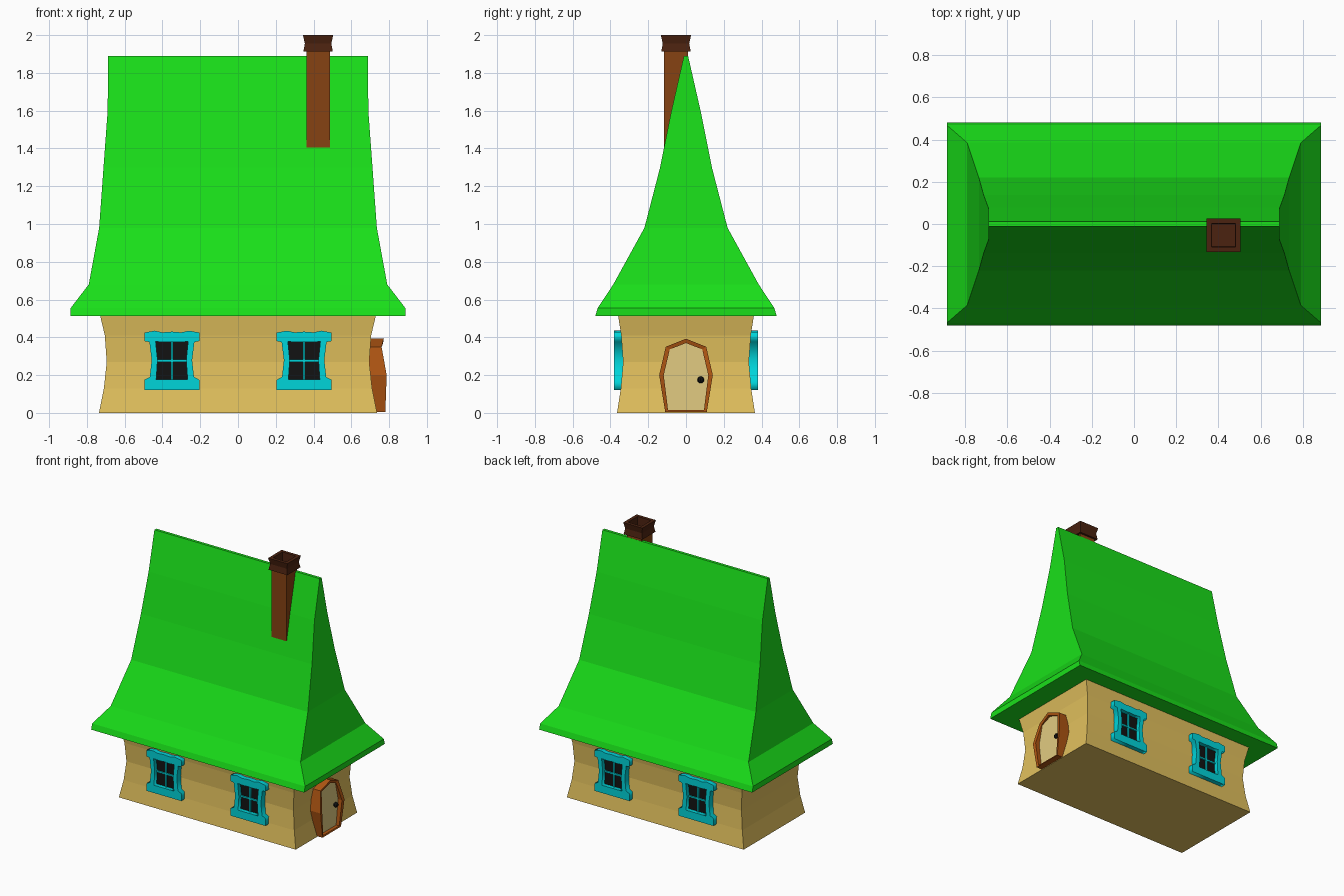
import bpy, bmesh
from math import pi

if "Cube" in bpy.data.objects:
    bpy.data.objects.remove(bpy.data.objects["Cube"])


def material(name, rgb):
    m = bpy.data.materials.new(name)
    m.diffuse_color = (*rgb, 1)
    m.use_nodes = True
    m.node_tree.nodes["Principled BSDF"].inputs["Base Color"].default_value = m.diffuse_color
    return m


GREEN = material("roof_green", (0.01, 0.74, 0.01))
TAN = material("wall_tan", (0.76, 0.53, 0.11))
CYAN = material("trim_cyan", (0.0, 0.66, 0.7))
BLACK = material("pane_black", (0.006, 0.006, 0.006))
ORANGE = material("door_frame_brown", (0.42, 0.09, 0.006))
CREAM = material("door_cream", (0.76, 0.6, 0.22))
BRICK = material("chimney_brown", (0.24, 0.055, 0.006))
DARK = material("cap_brown", (0.07, 0.016, 0.005))


def loft(name, rings, mat, cyclic=False):
    """Join equal-length point rings; cap the ends unless cyclic."""
    bm = bmesh.new()
    vs = [[bm.verts.new(p) for p in r] for r in rings]
    n = len(rings[0])
    pairs = list(zip(vs, vs[1:])) + ([(vs[-1], vs[0])] if cyclic else [])
    for a, b in pairs:
        for i in range(n):
            j = (i + 1) % n
            bm.faces.new((a[i], a[j], b[j], b[i]))
    if not cyclic:
        bm.faces.new(vs[0])
        bm.faces.new(vs[-1])
    bmesh.ops.recalc_face_normals(bm, faces=bm.faces)
    me = bpy.data.meshes.new(name)
    bm.to_mesh(me)
    bm.free()
    me.materials.append(mat)
    ob = bpy.data.objects.new(name, me)
    bpy.context.collection.objects.link(ob)
    return ob


def rect_loft(name, levels, mat, cx=0, cy=0):
    """Stack of rectangles given as (half x, half y, z)."""
    return loft(name, [[(cx + sx * hx, cy + sy * hy, z) for sx, sy in
                        ((-1, -1), (1, -1), (1, 1), (-1, 1))] for hx, hy, z in levels], mat)


def plate(name, loops, depth, mat, loc, rot_z):
    """Upright flat plate from 2D outlines (inner outlines become holes)."""
    cu = bpy.data.curves.new(name, 'CURVE')
    cu.dimensions = '2D'
    cu.fill_mode = 'BOTH'
    cu.extrude = depth / 2
    for pts in loops:
        sp = cu.splines.new('POLY')
        sp.points.add(len(pts) - 1)
        for p, (x, y) in zip(sp.points, pts):
            p.co = (x, y, 0, 1)
        sp.use_cyclic_u = True
    cu.materials.append(mat)
    ob = bpy.data.objects.new(name, cu)
    bpy.context.collection.objects.link(ob)
    ob.location = loc
    ob.rotation_euler = (pi / 2, 0, rot_z)
    bpy.ops.object.select_all(action='DESELECT')
    ob.select_set(True)
    bpy.context.view_layer.objects.active = ob
    bpy.ops.object.convert(target='MESH')
    return ob


def mirror2d(half):
    """Close a right-half outline (bottom to top) across x = 0."""
    return half + [(-x, z) for x, z in reversed(half) if x > 0]


# Pinched walls and flared roof
rect_loft("walls", [(.736, .365, 0), (.71, .345, .13), (.695, .333, .27),
                    (.705, .343, .41), (.731, .36, .52)], TAN)
rect_loft("roof", [(.886, .48, .513), (.886, .468, .555), (.79, .385, .68),
                   (.735, .22, .98), (.712, .137, 1.3), (.69, .077, 1.6),
                   (.688, .011, 1.89)], GREEN)

# Chimney shaft and hollow waisted cap
rect_loft("chimney", [(.062, .063, 1.3), (.062, .063, 1.92)], BRICK, .424, -.053)
rect_loft("chimney_cap", [(.055, .055, 1.912), (.078, .078, 1.912), (.07, .07, 1.955),
                          (.08, .08, 2.0), (.056, .056, 2.0), (.054, .054, 1.925)],
          DARK, .424, -.053)

# Windows: shaped frame, dark pane, crossed bars; two per long side
outer = mirror2d([(.145, .12), (.145, .175), (.117, .19), (.107, .28), (.119, .375),
                  (.145, .38), (.145, .425), (.09, .435), (.05, .426), (0, .43)])
inner = mirror2d([(.083, .178), (.076, .28), (.086, .378), (.04, .374), (0, .377)])
inner[0:1] = [(.083, .178), ]
pane = [(-.095, .165), (.095, .165), (.095, .388), (-.095, .388)]
bar_v = [(-.006, .165), (.006, .165), (.006, .388), (-.006, .388)]
bar_h = [(-.095, .27), (.095, .27), (.095, .282), (-.095, .282)]
for side, sy, rot in (("front", -1, 0), ("back", 1, pi)):
    for hand, x in (("left", -.35), ("right", .35)):
        tag = f"{side}_{hand}"
        plate("window_frame_" + tag, [outer, inner], .05, CYAN, (x, sy * .356, 0), rot)
        plate("window_pane_" + tag, [pane], .02, BLACK, (x, sy * .34, 0), rot)
        plate("window_bar_upright_" + tag, [bar_v], .02, CYAN, (x, sy * .35, 0), rot)
        plate("window_bar_cross_" + tag, [bar_h], .02, CYAN, (x, sy * .35, 0), rot)

# Door frame: (outer y, outer z, inner y, inner z, front x, back x) up the right half
half = [(.11, .004, .095, .014, .78, .72), (.142, .2, .118, .2, .787, .69),
        (.107, .35, .086, .336, .76, .69), (0, .393, 0, .37, .772, .69)]
stations = half + [(-a, b, -c, d, f, g) for a, b, c, d, f, g in reversed(half[:3])]
loft("door_frame", [[(g, a, b), (f, a, b), (f - .004, c, d), (g, c, d)]
                    for a, b, c, d, f, g in stations], ORANGE, cyclic=True)

# Door panel and knob
panel = [(c * 1.05, d) for a, b, c, d, f, g in stations]
plate("door", [panel], .05, CREAM, (.725, 0, 0), pi / 2)
bpy.ops.mesh.primitive_uv_sphere_add(segments=8, ring_count=6, radius=.018,
                                     location=(.76, .078, .175))
knob = bpy.context.object
knob.name = "door_knob"
knob.data.materials.append(BLACK)
